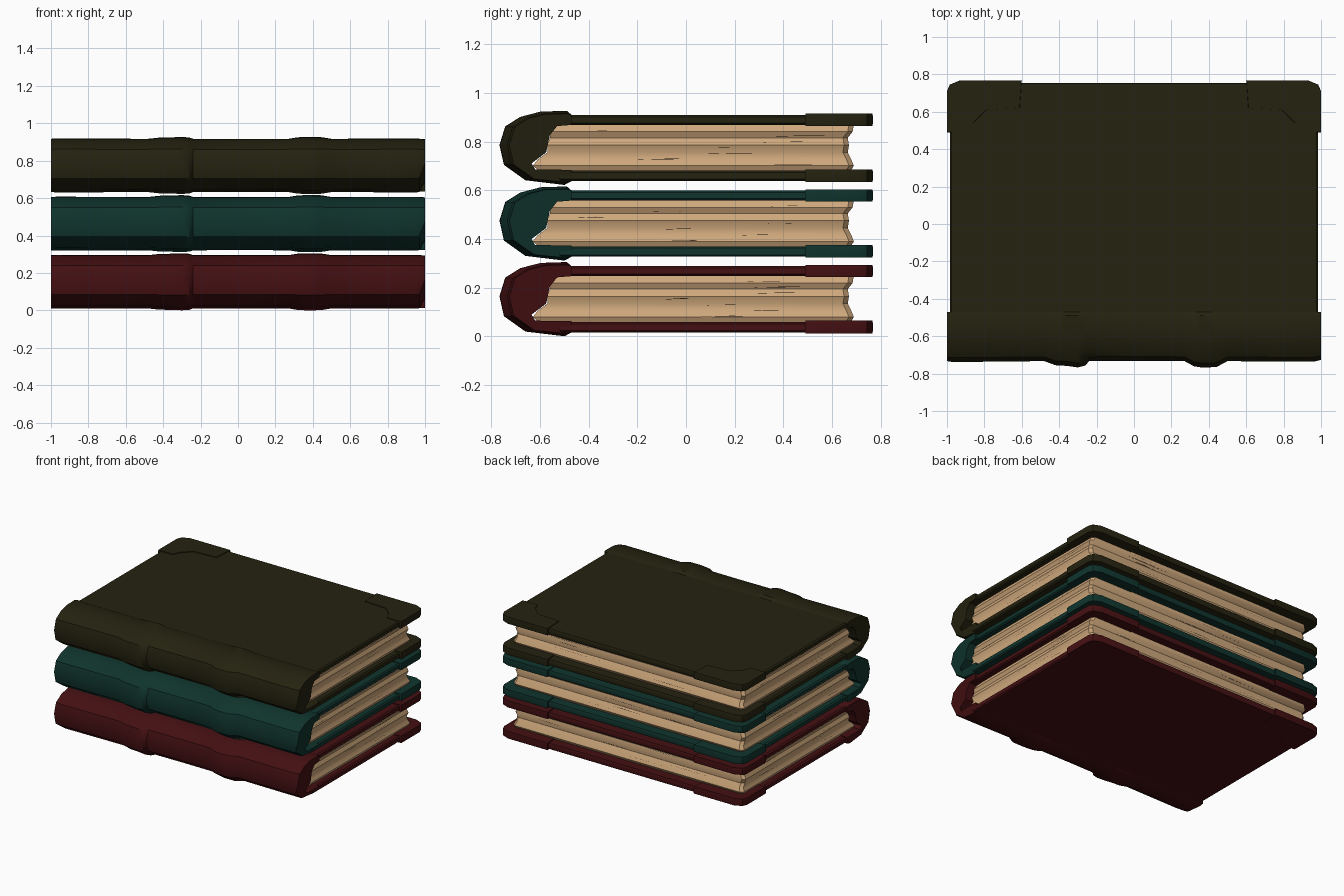
import bpy, bmesh, math, random
from mathutils import Vector

cube = bpy.data.objects.get("Cube")
if cube:
    bpy.data.objects.remove(cube)
random.seed(4)


def material(name, color):
    m = bpy.data.materials.new(name)
    m.use_nodes = True
    m.diffuse_color = (*color, 1)
    bsdf = m.node_tree.nodes["Principled BSDF"]
    bsdf.inputs["Base Color"].default_value = (*color, 1)
    bsdf.inputs["Roughness"].default_value = 0.9
    return m


red = material("dark red leather", (0.058, 0.005, 0.006))
teal = material("dark teal leather", (0.005, 0.034, 0.026))
olive = material("dark olive leather", (0.018, 0.016, 0.005))
paper = material("tan paper", (0.62, 0.39, 0.2))
shade = material("brown page gap", (0.07, 0.04, 0.02))


def finish(name, bm, mat, z):
    bmesh.ops.recalc_face_normals(bm, faces=bm.faces)
    mesh = bpy.data.meshes.new(name)
    bm.to_mesh(mesh)
    bm.free()
    mesh.materials.append(mat)
    ob = bpy.data.objects.new(name, mesh)
    bpy.context.collection.objects.link(ob)
    ob.location.z = z
    bpy.ops.object.select_all(action="DESELECT")
    ob.select_set(True)
    bpy.context.view_layer.objects.active = ob
    bpy.ops.object.shade_smooth_by_angle(angle=math.radians(35))
    return ob


def skin(rings):
    """Closed solid through a list of equal rings of points."""
    bm = bmesh.new()
    loops = [[bm.verts.new(p) for p in ring] for ring in rings]
    n = len(loops[0])
    for a, b in zip(loops, loops[1:]):
        for i in range(n):
            j = (i + 1) % n
            bm.faces.new((a[i], a[j], b[j], b[i]))
    bm.faces.new(loops[0])
    bm.faces.new(loops[-1])
    return bm


def slab(outline, low, high):
    """Flat plate with a small bevelled rim."""
    cx = sum(p[0] for p in outline) / len(outline)
    cy = sum(p[1] for p in outline) / len(outline)
    rings = []
    for z, s in ((low, 0.99), (low + 0.008, 1), (high - 0.008, 1), (high, 0.99)):
        rings.append([(cx + (x - cx) * s, cy + (y - cy) * s, z) for x, y in outline])
    return skin(rings)


# Shared outlines
BOARD = [(-0.985, -0.52), (0.985, -0.52), (0.985, 0.7), (0.93, 0.755),
         (-0.93, 0.755), (-0.985, 0.7)]
CORNER = [(1, 0.49), (1, 0.71), (0.985, 0.745), (0.93, 0.768), (0.6, 0.768),
          (0.61, 0.62), (0.79, 0.61), (0.86, 0.54), (0.88, 0.49)]
SPINE_OUT = [(-0.47, 0.284), (-0.49, 0.291), (-0.58, 0.289), (-0.65, 0.272),
             (-0.71, 0.235), (-0.733, 0.16), (-0.715, 0.08), (-0.63, 0.02),
             (-0.5, 0.006), (-0.47, 0.012)]
SPINE_IN = [(-0.47, 0.058), (-0.62, 0.06), (-0.635, 0.085), (-0.575, 0.13),
            (-0.56, 0.2), (-0.53, 0.238), (-0.47, 0.243)]


def spine(mat, z):
    # Stations along the spine: position and swelling of the raised bands
    stations = [(-1, 0.0), (-0.97, 0.15), (-0.8, 0.1), (-0.48, 0), (-0.42, 0.65),
                (-0.36, 0.75), (-0.3, 1), (-0.26, 0.7), (-0.24, 0), (0, -0.05),
                (0.27, 0), (0.32, 0.8), (0.36, 1), (0.44, 0.95), (0.5, 0),
                (0.8, 0.1), (0.96, 0.1), (1, -0.2)]
    rings = []
    for x, swell in stations:
        ring = []
        for i, (y, h) in enumerate(SPINE_OUT):
            out = swell if 0 < i < len(SPINE_OUT) - 1 else 0
            d = Vector((min(y + 0.55, 0) * 1.2, (h - 0.148) * 0.4)).normalized()
            lean = 0.03 if x > 0.99 and h < 0.1 else 0
            ring.append((x - lean, y + d.x * 0.034 * out, h + d.y * 0.010 * out))
        ring += [(x, y, h) for y, h in SPINE_IN]
        rings.append(ring)
    finish("spine", skin(rings), mat, z)


def pages(z):
    # Stacked layers with uneven edges and a hollow fore edge
    rings = []
    layers = [(0.05, 0.675, -0.6), (0.075, 0.69, -0.63), (0.1, 0.68, -0.61),
              (0.13, 0.665, -0.57), (0.16, 0.67, -0.57), (0.19, 0.665, -0.56),
              (0.215, 0.685, -0.56), (0.245, 0.69, -0.53)]
    for i, (h, fore, back) in enumerate(layers):
        w = 0.935 + (0.012 if i in (1, 4, 6) else 0)
        rings.append([(-w, back, h), (w, back, h), (w, fore - 0.02, h),
                      (w - 0.02, fore, h), (-w + 0.02, fore, h), (-w, fore - 0.02, h)])
    finish("pages", skin(rings), paper, z)


def page_gaps(z):
    # Thin dark slivers between the leaves on the three open edges
    bm = bmesh.new()
    for side in (-1, 1, 0):
        for k in range(7):
            a = random.uniform(-0.5, 0.35)
            length = random.uniform(0.12, 0.3)
            h = 0.075 + 0.024 * k
            t = random.uniform(0.003, 0.006)
            pts = [(a, h), (a + length, h + 0.004), (a + length * 0.6, h + t)]
            if side:
                verts = [bm.verts.new((side * 0.949, p, q)) for p, q in pts]
            else:
                verts = [bm.verts.new((p * 1.5, 0.692, q)) for p, q in pts]
            bm.faces.new(verts)
    finish("page_gaps", bm, shade, z)


def book(mat, z):
    # Boards, top and bottom, with their corner guards
    for name, low, high in (("lower", 0.012, 0.055), ("upper", 0.243, 0.284)):
        finish(name + "_board", slab(BOARD, low, high), mat, z)
        for side, sx in (("left", 1), ("right", -1)):
            outline = [(x * sx, y) for x, y in CORNER]
            finish(f"{name}_{side}_corner", slab(outline, low - 0.004, high + 0.005), mat, z)
    spine(mat, z)
    pages(z)
    page_gaps(z)


for i, leather in enumerate((red, teal, olive)):
    book(leather, 0.004 + 0.311 * i)
